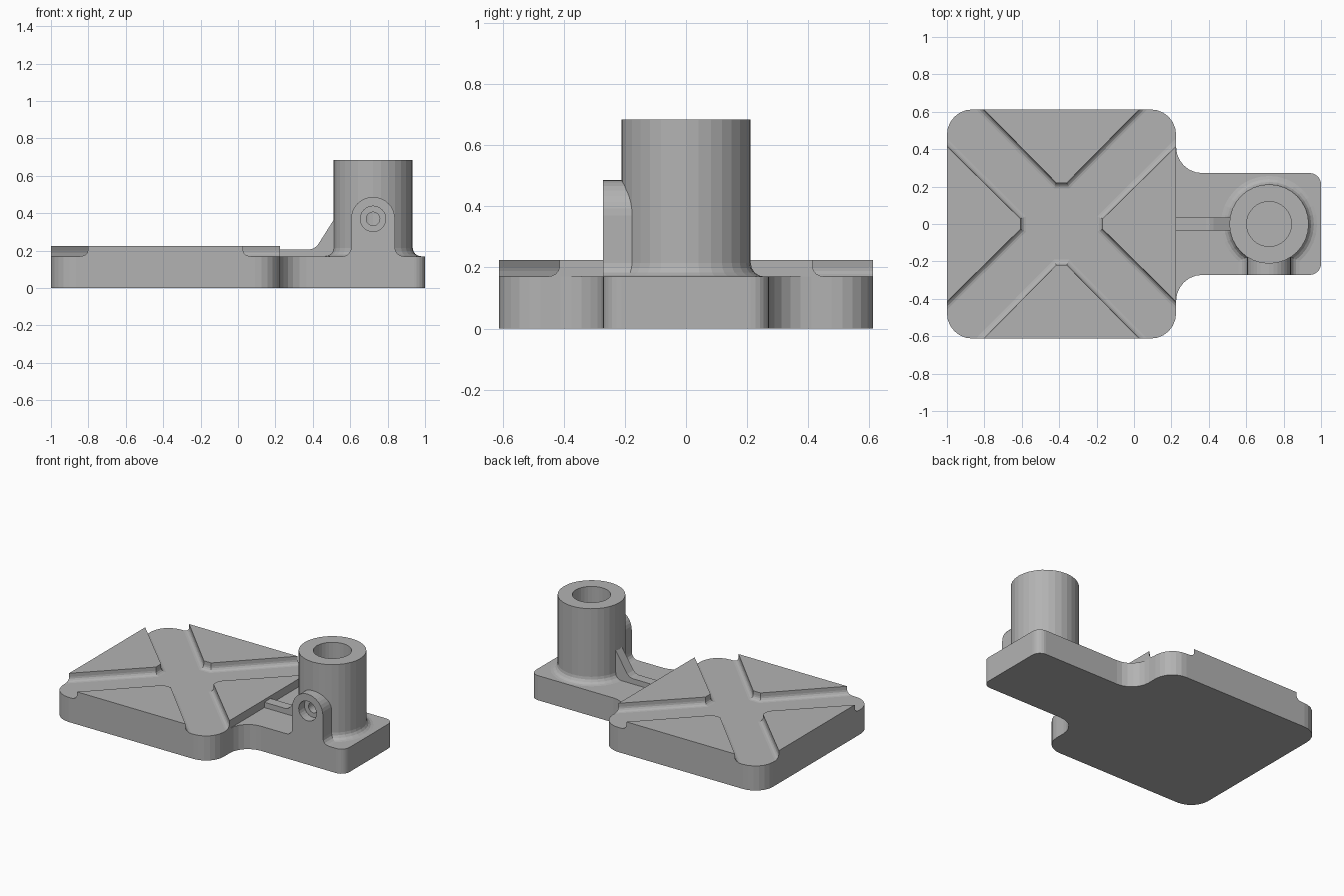
import bpy, bmesh
from math import sin, cos, radians, pi
from mathutils import Matrix

if "Cube" in bpy.data.objects:
    bpy.data.objects.remove(bpy.data.objects["Cube"])

grey = bpy.data.materials.new("plain grey")
grey.use_nodes = True
colour = (0.45, 0.45, 0.45, 1)
grey.diffuse_color = colour
grey.node_tree.nodes["Principled BSDF"].inputs["Base Color"].default_value = colour

DECK, PAD_TOP, TOWER_TOP = 0.17, 0.225, 0.685
PLATE_X, HALF = -0.3875, 0.6125
TOWER_X, TOWER_R, NECK = 0.722, 0.212, 0.272


def arc(cx, cy, r, start, end, n=6):
    angles = [radians(start + (end - start) * i / n) for i in range(n + 1)]
    return [(cx + r * cos(a), cy + r * sin(a)) for a in angles]


def loft(name, rings, matrix=None):
    """Skin matching rings of 3D points and cap both ends."""
    bm = bmesh.new()
    rows = [[bm.verts.new(p) for p in ring] for ring in rings]
    n = len(rows[0])
    for a, b in zip(rows, rows[1:]):
        for i in range(n):
            j = (i + 1) % n
            bm.faces.new((a[i], a[j], b[j], b[i]))
    bm.faces.new(rows[0][::-1])
    bm.faces.new(rows[-1])
    if matrix:
        bm.transform(matrix)
    bmesh.ops.recalc_face_normals(bm, faces=bm.faces)
    mesh = bpy.data.meshes.new(name)
    bm.to_mesh(mesh)
    bm.free()
    mesh.materials.append(grey)
    obj = bpy.data.objects.new(name, mesh)
    bpy.context.collection.objects.link(obj)
    return obj


def extrude_z(name, outline, z0, z1):
    return loft(name, [[(x, y, z) for x, y in outline] for z in (z0, z1)])


def extrude_y(name, outline, y0, y1):
    return loft(name, [[(x, y, z) for x, z in outline] for y in (y0, y1)])


def combine(target, other, operation):
    mod = target.modifiers.new(operation, 'BOOLEAN')
    mod.operation, mod.object, mod.solver = operation, other, 'EXACT'
    bpy.context.view_layer.update()
    graph = bpy.context.evaluated_depsgraph_get()
    mesh = bpy.data.meshes.new_from_object(target.evaluated_get(graph))
    target.modifiers.clear()
    target.data = mesh
    bpy.data.objects.remove(other)


# Base plate: rounded square running through concave fillets into the neck
R, r, f = 0.135, 0.06, 0.14
right = PLATE_X + HALF
half_outline = (arc(-1 + R, -HALF + R, R, 180, 270)
                + arc(right - R, -HALF + R, R, 270, 360)
                + arc(right + f, -NECK - f, f, 180, 90)
                + arc(1 - r, -NECK + r, r, 270, 360))
outline = half_outline + [(x, -y) for x, y in reversed(half_outline)]
extrude_z("base_plate", outline, 0, DECK)

# Four raised pads leaving a diagonal cross of channels with filleted feet
FOOT = 0.03
levels = [(FOOT - x, FOOT - z) for x, z in arc(0, 0, FOOT, 90, 0, 4)]
levels = [(FOOT - FOOT * sin(i * pi / 8), DECK + FOOT - FOOT * cos(i * pi / 8))
          for i in range(5)] + [(0, PAD_TOP)]
for i, side in enumerate(("left", "back", "right", "front")):
    rings = []
    for d, z in levels:
        outer, inner = 0.415 + 1.414 * d, 0.028 + 0.414 * d
        rings.append([(HALF, -outer, z), (HALF, outer, z),
                      (0.22 - d, inner, z), (0.22 - d, -inner, z)])
    place = Matrix.Translation((PLATE_X, 0, 0)) @ Matrix.Rotation(i * pi / 2, 4, 'Z')
    loft(side + "_pad", rings, place)

# Tower with a filleted foot
foot = arc(TOWER_R + 0.045, DECK + 0.045, 0.045, 270, 180, 4)
tower = loft("tower", [[(x, y, z) for x, y in arc(TOWER_X, 0, rad, 0, 360, 32)[:-1]]
                       for rad, z in foot + [(TOWER_R, TOWER_TOP)]])

# Arched screw lug on the front of the tower
w, fil, screw_z = 0.117, 0.045, 0.37
lug_outline = (arc(TOWER_X + w + fil, DECK + fil, fil, 270, 180, 4)
               + arc(TOWER_X, screw_z, w, 0, 180, 16)
               + arc(TOWER_X - w - fil, DECK + fil, fil, 0, -90, 4))
combine(tower, extrude_y("lug", lug_outline, -NECK, -0.13), 'UNION')

# Bore, counterbore and screw hole
bore = arc(TOWER_X, 0, 0.12, 0, 360, 32)[:-1]
combine(tower, extrude_z("bore", bore, DECK - 0.1, TOWER_TOP + 0.1), 'DIFFERENCE')
for rad, depth in ((0.068, -0.21), (0.036, -0.05)):
    hole = arc(TOWER_X, screw_z, rad, 0, 360, 24)[:-1]
    combine(tower, extrude_y("hole", hole, -0.4, depth), 'DIFFERENCE')

# Sloping rib joining the tower to the plate
rib = [(right, DECK), (right, 0.207), (0.385, 0.207), (0.405, 0.212), (0.425, 0.228),
       (0.515, 0.37), (0.53, 0.37), (0.53, DECK)]
extrude_y("support_rib", rib, -0.034, 0.034)
